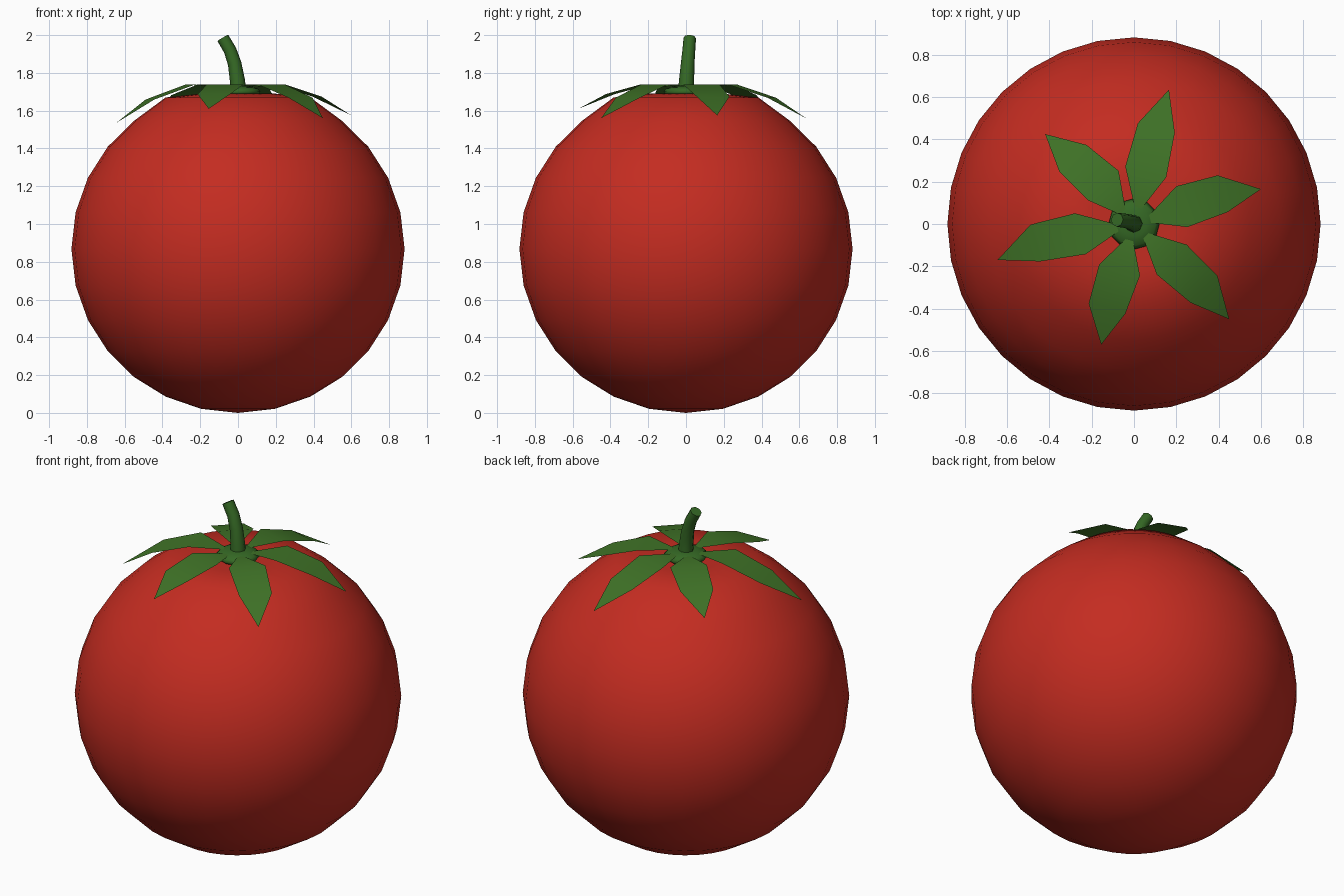
import bpy, bmesh
from math import sin, cos, pi, hypot
from mathutils import Vector

if "Cube" in bpy.data.objects:
    bpy.data.objects.remove(bpy.data.objects["Cube"])


def material(name, rgb):
    m = bpy.data.materials.new(name)
    m.diffuse_color = (*rgb, 1)
    m.use_nodes = True
    m.node_tree.nodes["Principled BSDF"].inputs["Base Color"].default_value = m.diffuse_color
    return m


RED = material("red skin", (0.55, 0.025, 0.015))
GREEN = material("leaf green", (0.05, 0.17, 0.02))
DARK = material("stem green", (0.035, 0.14, 0.018))


def finish(name, bm, mat, smooth=True):
    bmesh.ops.recalc_face_normals(bm, faces=bm.faces)
    me = bpy.data.meshes.new(name)
    bm.to_mesh(me)
    bm.free()
    ob = bpy.data.objects.new(name, me)
    bpy.context.collection.objects.link(ob)
    me.materials.append(mat)
    for p in me.polygons:
        p.use_smooth = smooth
    return ob


def bridge(bm, rings):
    for a, b in zip(rings, rings[1:]):
        n = len(a)
        for i in range(n):
            bm.faces.new((a[i], a[(i + 1) % n], b[(i + 1) % n], b[i]))


def lathe(name, profile, z_bottom, z_top, sides, mat):
    bm = bmesh.new()
    rings = [[bm.verts.new((r * cos(2 * pi * i / sides), r * sin(2 * pi * i / sides), z))
              for i in range(sides)] for r, z in profile]
    bridge(bm, rings)
    for z, ring in ((z_bottom, rings[0]), (z_top, rings[-1])):
        pole = bm.verts.new((0, 0, z))
        for i in range(sides):
            bm.faces.new((pole, ring[i], ring[(i + 1) % sides]))
    return finish(name, bm, mat)


# Fruit body: sphere of 14 bands with a shallow dimple at the top
R = 0.882
profile = [(R * sin(pi * k / 14), 0.868 - 0.868 * cos(pi * k / 14)) for k in range(1, 12)]
profile += [(0.383, 1.67), (0.196, 1.69)]
lathe("fruit", profile, 0.0, 1.66, 32, RED)

# Hub where the leaves meet
hub = [(0.12 * sin(pi * k / 6), 1.70 - 0.035 * cos(pi * k / 6)) for k in range(1, 6)]
lathe("leaf_hub", hub, 1.665, 1.735, 12, DARK)

# Leaves: tip x, tip y, tip z, sideways bend at the inner and outer shoulders
leaves = [
    (0.165, 0.635, 1.56, 0.008, 0.012),
    (0.60, 0.165, 1.575, 0.019, 0.027),
    (0.45, -0.45, 1.56, 0.007, 0.016),
    (-0.155, -0.57, 1.61, -0.009, -0.018),
    (-0.645, -0.17, 1.535, -0.02, -0.032),
    (-0.42, 0.425, 1.595, -0.025, -0.013),
]
for n, (tx, ty, tz, s1, s2) in enumerate(leaves, 1):
    length = hypot(tx, ty)
    d = Vector((tx, ty, 0)) / length
    side = Vector((-d.y, d.x, 0))
    bm = bmesh.new()

    def vert(along, across, z):
        return bm.verts.new(d * along + side * across + Vector((0, 0, z)))

    rows = [(0.06, 0.008, 0, 1.722),
            (0.385 * length, 0.1, s1, 1.738),
            (0.71 * length, 0.09, s2, 1.738 - 0.39 * (1.738 - tz))]
    pairs = [(vert(a, s + w, z), vert(a, s - w, z)) for a, w, s, z in rows]
    for (a, b), (c, e) in zip(pairs, pairs[1:]):
        bm.faces.new((a, b, e, c))
    bm.faces.new((pairs[-1][0], pairs[-1][1], vert(length, 0, tz)))
    finish(f"leaf_{n}", bm, GREEN)

# Stem: tapered tube bending to the left
path = [(0, 0, 1.68, 0.045), (-0.003, 0.003, 1.76, 0.04), (-0.018, 0.009, 1.85, 0.036),
        (-0.042, 0.015, 1.92, 0.034), (-0.08, 0.02, 1.985, 0.033)]
pts = [Vector(p[:3]) for p in path]
bm = bmesh.new()
rings = []
for k, p in enumerate(pts):
    t = (pts[min(k + 1, len(pts) - 1)] - pts[max(k - 1, 0)]).normalized()
    u = Vector((0, 1, 0)).cross(t).normalized()
    v = t.cross(u)
    rings.append([bm.verts.new(p + path[k][3] * (u * cos(i * pi / 4) + v * sin(i * pi / 4)))
                  for i in range(8)])
bridge(bm, rings)
bm.faces.new(rings[0])
bm.faces.new(rings[-1])
stem = finish("stem", bm, DARK)
bpy.context.view_layer.objects.active = stem
stem.select_set(True)
bpy.ops.object.shade_smooth_by_angle(angle=0.9)
